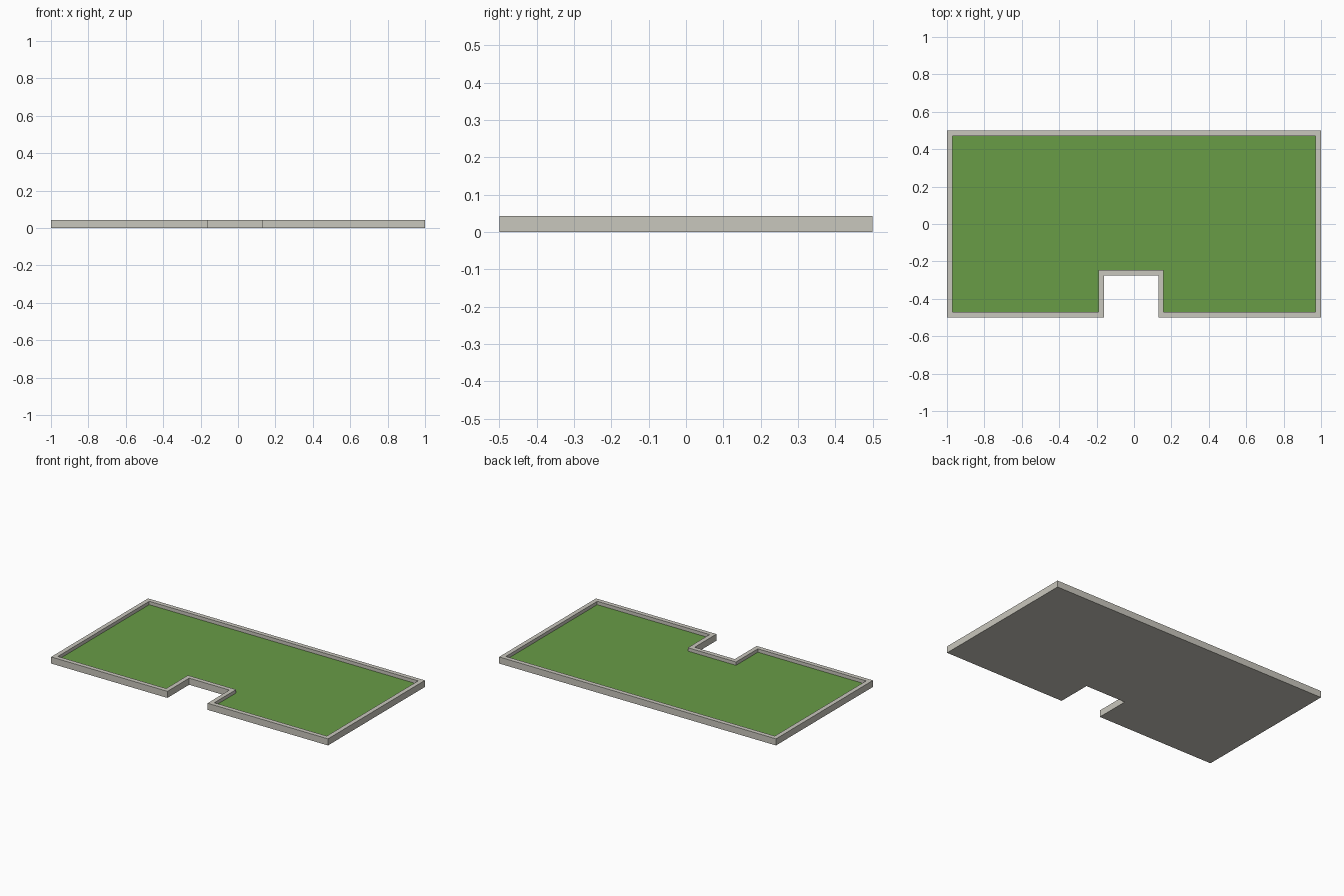
import bpy
import bmesh

if "Cube" in bpy.data.objects:
    bpy.data.objects.remove(bpy.data.objects["Cube"])

HEIGHT, LAWN_Z, WALL = 0.043, 0.021, 0.029


def material(name, rgb):
    m = bpy.data.materials.new(name)
    m.diffuse_color = (*rgb, 1.0)
    m.use_nodes = True
    m.node_tree.nodes["Principled BSDF"].inputs["Base Color"].default_value = m.diffuse_color
    return m


# Plan of the plot: rectangle with an entrance notch in the front edge
outline = [(-1, -0.5), (-0.16, -0.5), (-0.16, -0.275), (0.13, -0.275),
           (0.13, -0.5), (1, -0.5), (1, 0.5), (-1, 0.5)]

bm = bmesh.new()
bottom = bm.faces.new([bm.verts.new((x, y, 0)) for x, y in outline])

# Raise the plan into a slab
ext = bmesh.ops.extrude_face_region(bm, geom=[bottom], use_keep_orig=True)
top_verts = [g for g in ext["geom"] if isinstance(g, bmesh.types.BMVert)]
bmesh.ops.translate(bm, verts=top_verts, vec=(0, 0, HEIGHT))
bmesh.ops.recalc_face_normals(bm, faces=bm.faces[:])

# Inset the top for the kerb, then extrude the lawn down inside it
lawn = max(bm.faces, key=lambda f: f.calc_center_median().z)
bmesh.ops.inset_individual(bm, faces=[lawn], thickness=WALL,
                           use_even_offset=True)
ext = bmesh.ops.extrude_discrete_faces(bm, faces=[lawn])
lawn = ext["faces"][0]
for v in lawn.verts:
    v.co.z = LAWN_Z
lawn.material_index = 1

mesh = bpy.data.meshes.new("walled_lawn")
bm.to_mesh(mesh)
bm.free()
mesh.materials.append(material("pale stone", (0.584, 0.571, 0.509)))
mesh.materials.append(material("grass green", (0.138, 0.333, 0.061)))
plot = bpy.data.objects.new("walled_lawn", mesh)
bpy.context.collection.objects.link(plot)
